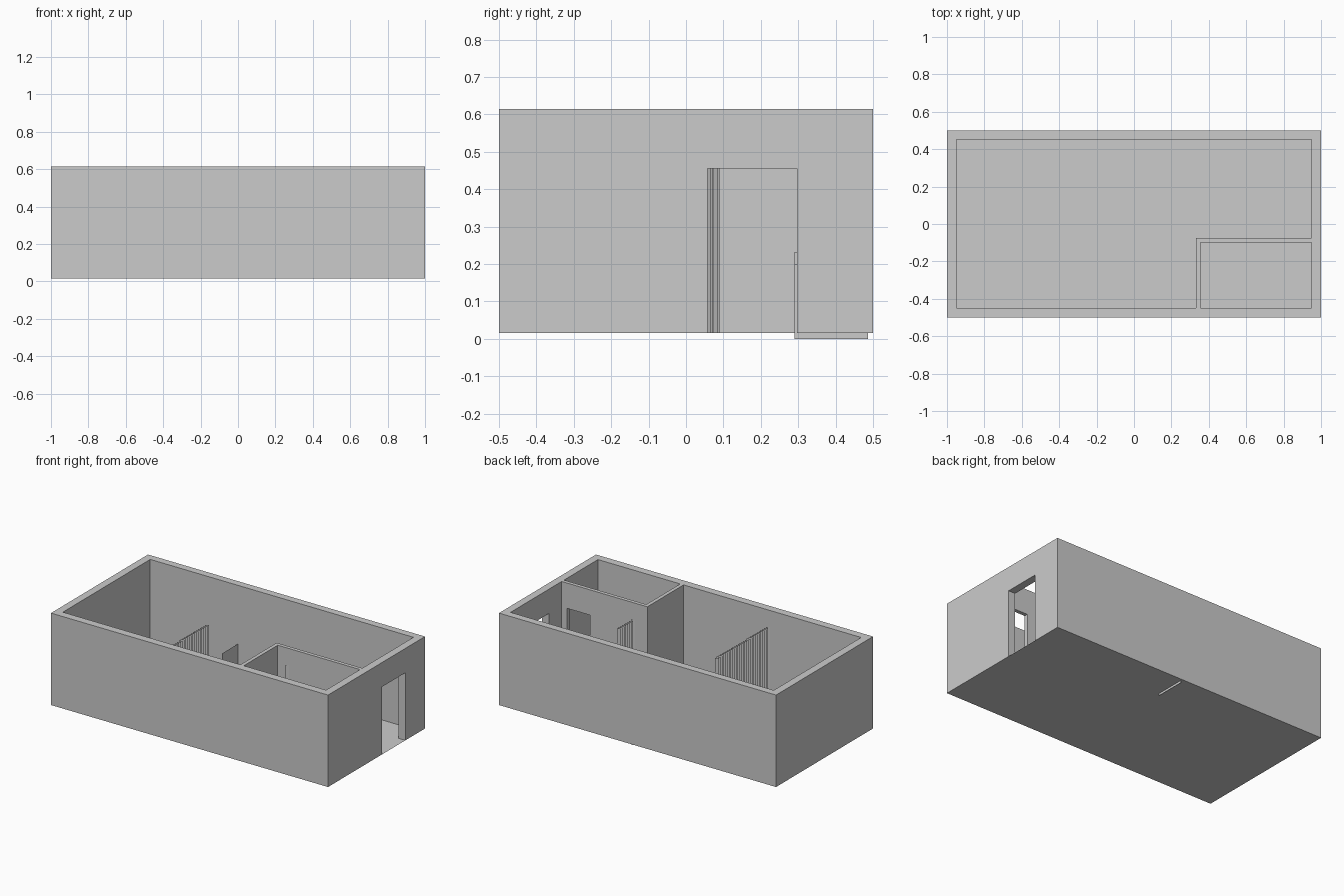
import bpy

if "Cube" in bpy.data.objects:
    bpy.data.objects.remove(bpy.data.objects["Cube"])

BASE, TOP = 0.015, 0.615


def mesh(name, verts, faces):
    me = bpy.data.meshes.new(name)
    me.from_pydata(verts, [], faces)
    ob = bpy.data.objects.new(name, me)
    bpy.context.collection.objects.link(ob)
    return ob


def box(name, x0, x1, y0, y1, z0=BASE, z1=TOP):
    v = [(x, y, z) for z in (z0, z1) for y in (y0, y1) for x in (x0, x1)]
    f = [(0, 2, 3, 1), (4, 5, 7, 6), (0, 1, 5, 4), (2, 6, 7, 3), (0, 4, 6, 2), (1, 3, 7, 5)]
    return mesh(name, v, f)


def upright(name, a, b, z0, z1):
    return mesh(name, [(*a, z0), (*b, z0), (*b, z1), (*a, z1)], [(0, 1, 2, 3)])


def blind(name, x, y0, y1, count):
    # row of thin slanted vertical slats
    step = (y1 - y0 - 0.012) / (count - 1)
    v, f = [], []
    for i in range(count):
        y = y0 + i * step
        n = len(v)
        for z in (BASE, 0.507):
            v += [(x - 0.01, y, z), (x + 0.01, y + 0.012, z)]
        f.append((n, n + 1, n + 3, n + 2))
    return mesh(name, v, f)


# floor
mesh("floor", [(-1, -.5, BASE), (1, -.5, BASE), (1, .5, BASE), (-1, .5, BASE)], [(0, 1, 2, 3)])

# outer walls, with the entrance doorway in the right wall
box("front_wall", -1, 1, -0.5, -0.449)
box("back_wall", -1, 1, 0.452, 0.5)
box("left_wall", -1, -0.95, -0.449, 0.452)
box("right_wall_front", 0.95, 1, -0.449, 0.057)
box("right_wall_back", 0.95, 1, 0.297, 0.452)
box("right_wall_lintel", 0.95, 1, 0.057, 0.297, 0.456, TOP)

# small room partitions, with a doorway in the back one
box("room_side_wall", 0.332, 0.356, -0.449, -0.099)
box("room_back_wall", 0.332, 0.747, -0.099, -0.075)
box("room_back_wall_end", 0.912, 0.95, -0.099, -0.075)
box("room_door_lintel", 0.747, 0.912, -0.099, -0.075, 0.45, TOP)

# slatted dividers
blind("long_slat_divider", -0.282, -0.447, 0.09, 30)
blind("short_slat_divider", 0.43, -0.11, 0.085, 11)

# low flat panels against the back wall
upright("panel_right", (0.053, 0.29), (0.053, 0.487), 0.0, 0.2)
upright("panel_left", (-0.318, 0.29), (-0.318, 0.487), 0.032, 0.232)
